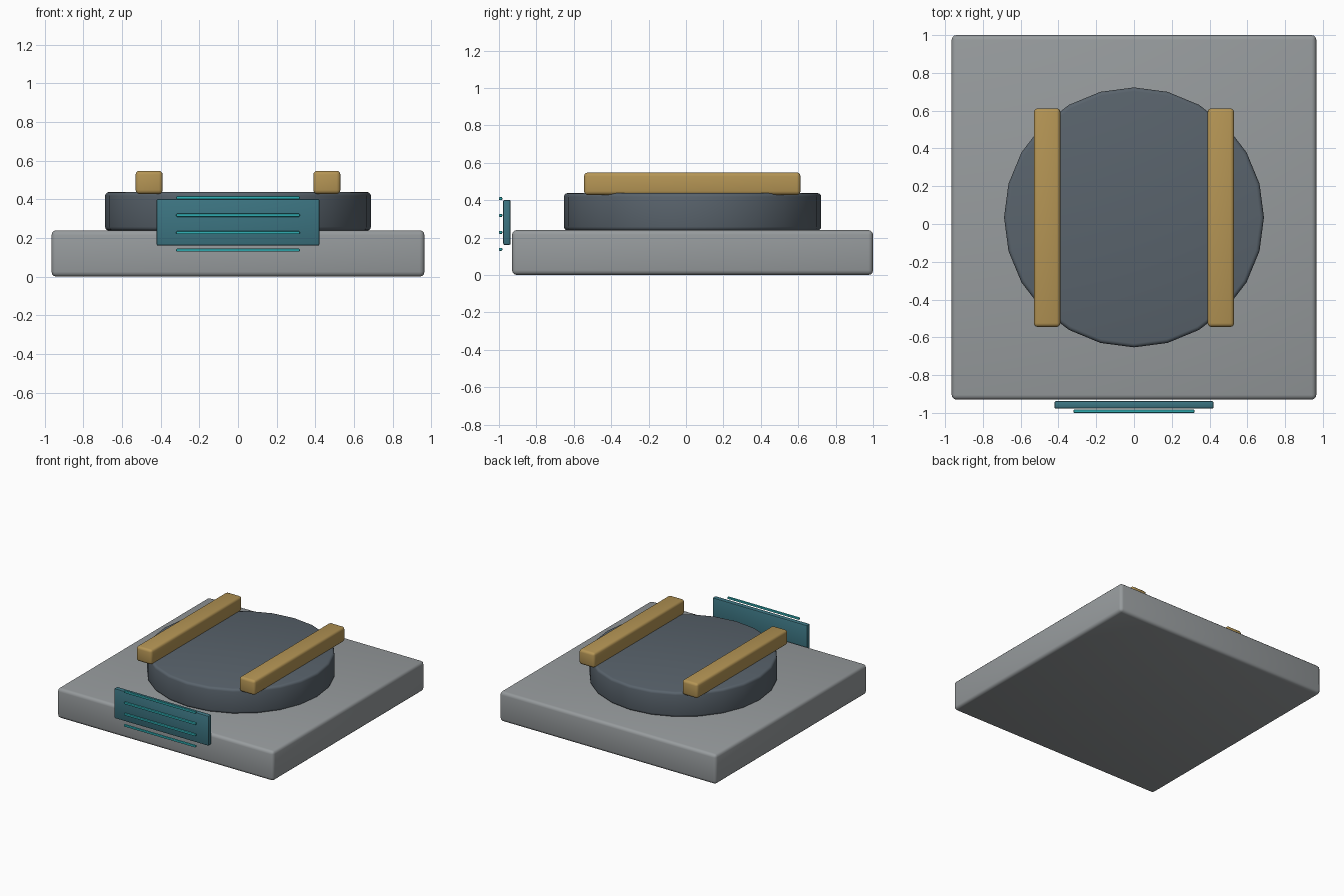
import bpy
import math

if "Cube" in bpy.data.objects:
    bpy.data.objects.remove(bpy.data.objects["Cube"])


def material(name, color):
    m = bpy.data.materials.new(name)
    m.diffuse_color = (*color, 1)
    m.use_nodes = True
    m.node_tree.nodes["Principled BSDF"].inputs["Base Color"].default_value = m.diffuse_color
    return m


grey = material("stone_grey", (0.31, 0.33, 0.34))
slate = material("slate_blue", (0.10, 0.125, 0.15))
gold = material("ochre", (0.46, 0.30, 0.09))
teal = material("dark_teal", (0.045, 0.175, 0.22))
cyan = material("bright_teal", (0.03, 0.43, 0.46))


def finish(obj, name, mat, bevel, segments):
    # Rounded edges and smooth shading
    obj.name = name
    obj.data.materials.append(mat)
    bpy.ops.object.transform_apply(location=False, rotation=True, scale=True)
    mod = obj.modifiers.new("rounded_edges", "BEVEL")
    mod.width = bevel
    mod.segments = segments
    mod.limit_method = "ANGLE"
    mod.angle_limit = math.radians(40)
    bpy.ops.object.modifier_apply(modifier=mod.name)
    bpy.ops.object.shade_smooth_by_angle(angle=math.radians(35))


def box(name, xs, ys, zs, mat, bevel, segments=3):
    spans = (xs, ys, zs)
    bpy.ops.mesh.primitive_cube_add(size=1, location=[(a + b) / 2 for a, b in spans])
    obj = bpy.context.object
    obj.scale = [b - a for a, b in spans]
    finish(obj, name, mat, bevel, segments)


# Square base slab
box("base", (-0.965, 0.965), (-0.93, 1.0), (0, 0.24), grey, 0.025)

# Round platform
bpy.ops.mesh.primitive_cylinder_add(vertices=24, radius=0.688, depth=0.20,
                                    location=(0, 0.035, 0.338))
finish(bpy.context.object, "round_platform", slate, 0.02, 3)

# Two rails across the platform
for side, label in ((-1, "left"), (1, "right")):
    c = side * 0.46
    box(label + "_rail", (c - 0.07, c + 0.07), (-0.545, 0.612), (0.428, 0.548), gold, 0.02)

# Front panel with thin raised bars
box("front_panel", (-0.422, 0.422), (-0.978, -0.937), (0.16, 0.402), teal, 0.01, 2)
for i in range(4):
    z = 0.137 + i * 0.0905
    box(f"panel_bar_{i + 1}", (-0.32, 0.32), (-1.0, -0.982), (z - 0.008, z + 0.008),
        cyan, 0.005, 2)
